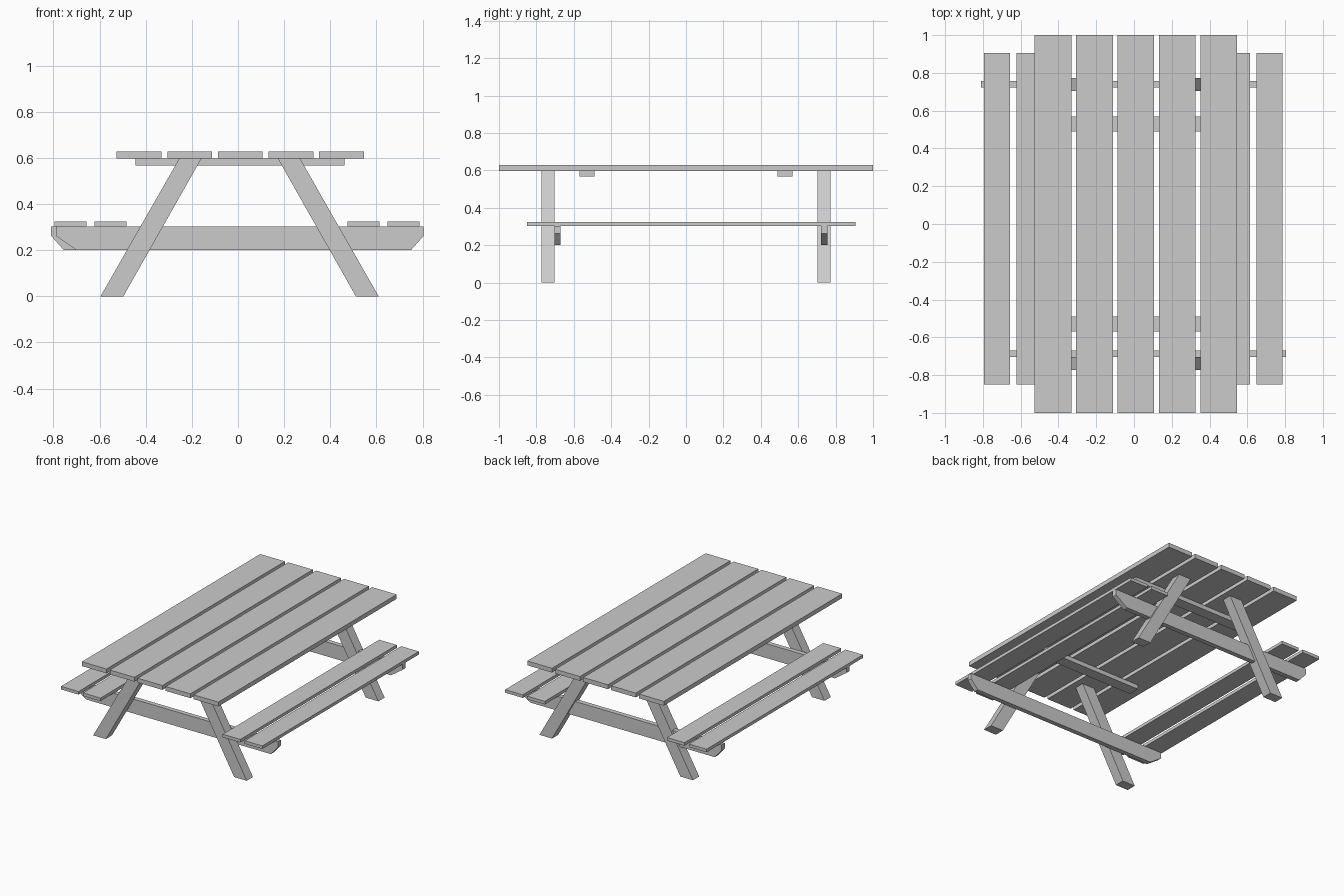
import bpy

if "Cube" in bpy.data.objects:
    bpy.data.objects.remove(bpy.data.objects["Cube"])


def prism(name, profile, y0, y1):
    """Extrude an x-z outline (counter-clockwise seen from the front) along y."""
    n = len(profile)
    verts = [(x, y, z) for y in (y0, y1) for x, z in profile]
    faces = [tuple(range(n)), tuple(range(2 * n - 1, n - 1, -1))]
    faces += [(i, i + n, (i + 1) % n + n, (i + 1) % n) for i in range(n)]
    mesh = bpy.data.meshes.new(name)
    mesh.from_pydata(verts, [], faces)
    mesh.update()
    obj = bpy.data.objects.new(name, mesh)
    bpy.context.collection.objects.link(obj)
    return obj


def board(name, x0, x1, y0, y1, z0, z1):
    return prism(name, [(x0, z0), (x1, z0), (x1, z1), (x0, z1)], y0, y1)


# Table top planks
for i in range(5):
    x = 0.01 + (i - 2) * 0.2195
    board(f"top_plank_{i + 1}", x - 0.097, x + 0.097, -1, 1, 0.597, 0.628)

# Bench planks, two on each side
for i, x in enumerate((-0.726, -0.553, 0.544, 0.717)):
    board(f"bench_plank_{i + 1}", x - 0.069, x + 0.069, -0.85, 0.905, 0.302, 0.324)

# Battens under the top
for side, y in (("front", -0.529), ("back", 0.53)):
    board(f"{side}_batten", -0.444, 0.461, y - 0.04, y + 0.04, 0.567, 0.597)

# Splayed legs
for end, y in (("front", -0.738), ("back", 0.738)):
    for side, s in (("left", -1), ("right", 1)):
        pts = [(0.504, 0), (0.603, 0), (0.262, 0.597), (0.166, 0.597)]
        pts = [(0.007 + s * x, z) for x, z in pts][::s]
        prism(f"{end}_{side}_leg", pts, y - 0.035, y + 0.035)

# Cross beams with chamfered ends; the back one is turned end for end
beam = [(-0.70, 0.2), (0.75, 0.2), (0.805, 0.262), (0.805, 0.302),
        (-0.79, 0.302), (-0.79, 0.262)]
prism("front_cross_beam", beam, -0.703, -0.67)
prism("back_cross_beam", [(-0.005 - x, z) for x, z in beam][::-1], 0.722, 0.756)
